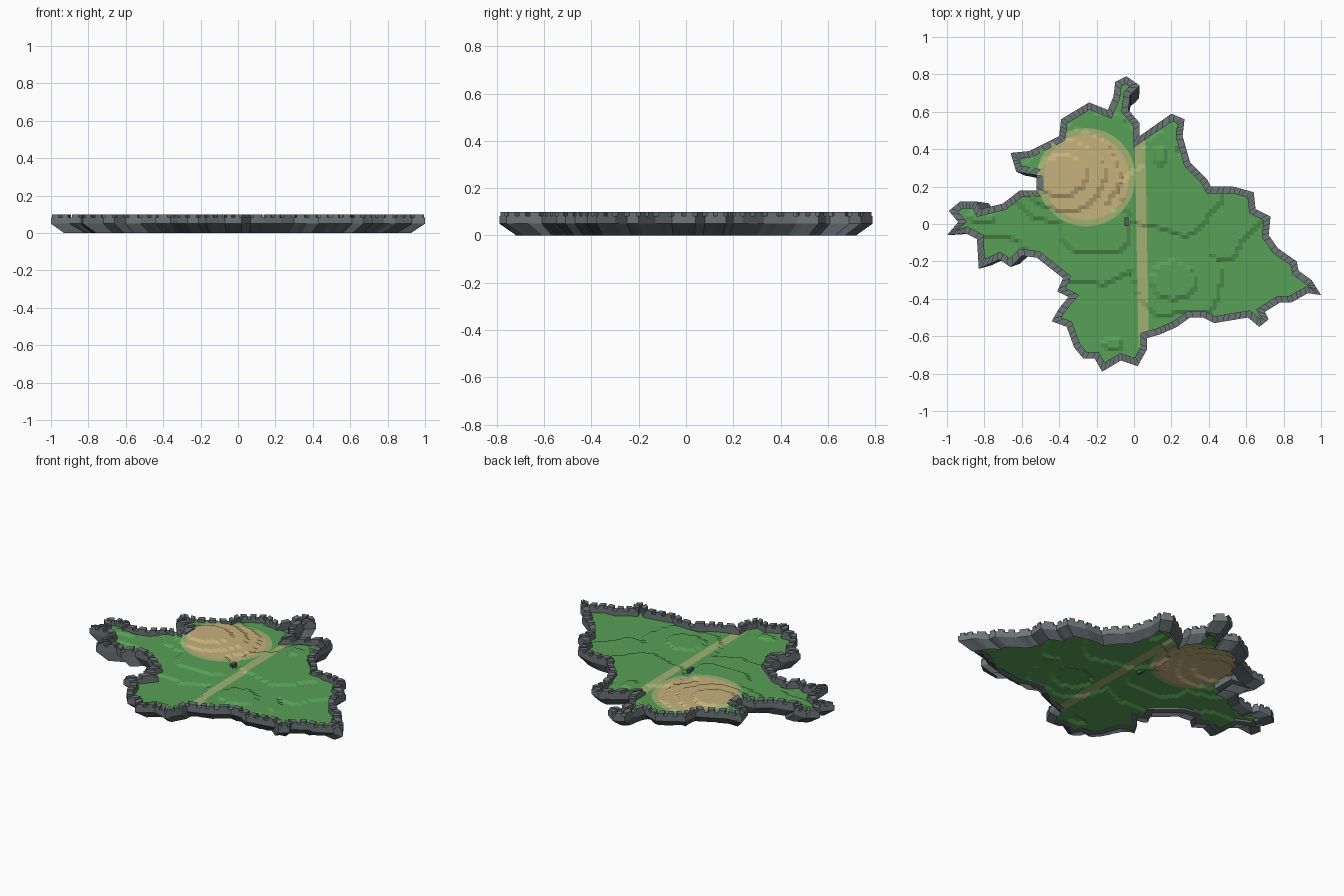
import bpy, bmesh, math, random
from mathutils import Vector

if "Cube" in bpy.data.objects:
    bpy.data.objects.remove(bpy.data.objects["Cube"])

random.seed(4)
CELL, STEP, BASE = 0.02, 0.0105, 0.052
WALL_LOW, WALL_TOP, MERLON_TOP, THICK = 0.05, 0.083, 0.1, 0.036


def material(name, srgb):
    m = bpy.data.materials.new(name)
    m.diffuse_color = [(c / 255) ** 2.2 for c in srgb] + [1]
    m.use_nodes = True
    m.node_tree.nodes["Principled BSDF"].inputs["Base Color"].default_value = m.diffuse_color
    return m


GRASS = material("grass green", (88, 158, 88))
SAND = material("dry sand", (198, 176, 124))
WORN = material("worn grass", (160, 176, 114))
STONE = material("wall stone", (108, 117, 120))
CLIFF = material("cliff rock", (86, 93, 97))

# island outline, clockwise from the north tip
OUTLINE = [Vector(p) for p in (
    (-.04, .79), (.03, .74), (-.02, .69), (-.03, .61), (.03, .54), (.03, .47), (.20, .59), (.27, .56),
    (.26, .47), (.30, .33), (.39, .24), (.41, .20), (.53, .20), (.64, .17), (.65, .08), (.73, .04),
    (.72, -.06), (.77, -.13), (.87, -.20), (.88, -.25), (.95, -.30), (1., -.38), (.93, -.37), (.84, -.42),
    (.78, -.42), (.70, -.47), (.72, -.51), (.67, -.55), (.61, -.50), (.43, -.53), (.37, -.50), (.30, -.50),
    (.23, -.55), (.14, -.59), (.07, -.61), (.07, -.67), (.02, -.76), (-.07, -.73), (-.17, -.79),
    (-.21, -.72), (-.27, -.72), (-.32, -.66), (-.36, -.55), (-.44, -.52), (-.40, -.45), (-.35, -.39),
    (-.41, -.36), (-.38, -.29), (-.52, -.18), (-.60, -.17), (-.66, -.23), (-.72, -.19), (-.83, -.24),
    (-.84, -.08), (-.90, -.05), (-1., -.06), (-.94, .01), (-.99, .07), (-.93, .12), (-.84, .12),
    (-.82, .08), (-.70, .11), (-.61, .18), (-.52, .18), (-.52, .26), (-.63, .28), (-.66, .38),
    (-.56, .39), (-.40, .47), (-.39, .56), (-.24, .65), (-.14, .61), (-.11, .68), (-.10, .76))]
N = len(OUTLINE)


def inside(x, y):
    hit = False
    for i in range(N):
        a, b = OUTLINE[i - 1], OUTLINE[i]
        if (a.y > y) != (b.y > y) and x < (b.x - a.x) * (y - a.y) / (b.y - a.y) + a.x:
            hit = not hit
    return hit


def inward(a, b):
    d = (b - a).normalized()
    return Vector((d.y, -d.x))


def finish(bm, name, mats, recalc=True):
    if recalc:
        bmesh.ops.recalc_face_normals(bm, faces=bm.faces)
    me = bpy.data.meshes.new(name)
    bm.to_mesh(me)
    bm.free()
    for m in mats:
        me.materials.append(m)
    ob = bpy.data.objects.new(name, me)
    bpy.context.collection.objects.link(ob)
    return ob


# low hills: x, y, radius x, radius y, levels
HILLS = [(.20, .16, .40, .30, 2.4), (.14, .36, .12, .16, 2.6), (-.38, .26, .30, .26, 4.2),
         (-.22, -.02, .30, .24, 2.2), (.22, -.30, .20, .16, 2.2), (-.11, -.64, .07, .05, 1.0),
         (-.80, .03, .22, .10, 1.6)]


def height(x, y):
    f = max(h * math.exp(-((x - cx) / rx) ** 2 - ((y - cy) / ry) ** 2) for cx, cy, rx, ry, h in HILLS)
    f += .18 * math.sin(17 * x + 5 * y) * math.sin(13 * y - 4 * x)
    return BASE + STEP * min(4, max(0, round(f)))


# terraced ground sheet
bm = bmesh.new()
grid = {}
for i in range(-50, 51):
    for j in range(-40, 41):
        x, y = i * CELL, j * CELL
        if inside(x, y):
            grid[i, j] = bm.verts.new((x, y, height(x, y)))
for (i, j) in grid:
    k = [(i, j), (i + 1, j), (i + 1, j + 1), (i, j + 1)]
    if all(c in grid for c in k):
        bm.faces.new([grid[c] for c in k])


def cut(co, no, near=None):
    faces = [f for f in bm.faces if near is None or (f.calc_center_median().xy - co).length < near]
    geom = set(faces)
    for f in faces:
        geom.update(f.edges)
        geom.update(f.verts)
    bmesh.ops.bisect_plane(bm, geom=list(geom), plane_co=(co.x, co.y, 0), plane_no=(no.x, no.y, 0), dist=1e-5)


# cut the round clearing and the straight path into the sheet
CENTRE, R_IN, R_OUT, SEG = Vector((-.255, .25)), .228, .262, 32
for r in (R_IN, R_OUT):
    for s in range(SEG):
        a = 2 * math.pi * (s + .5) / SEG
        n = Vector((math.cos(a), math.sin(a)))
        cut(CENTRE + n * r, n, .045)
PATH, DIR = Vector((.032, .46)), Vector((.02, -1.12)).normalized()
SIDE = Vector((-DIR.y, DIR.x))
for s in (-1, 1):
    cut(PATH + SIDE * s * .028, SIDE)
for f in bm.faces:
    c = f.calc_center_median().xy
    d = (c - CENTRE).length
    if d < R_IN:
        f.material_index = 1
    elif d < R_OUT or (abs((c - PATH).dot(SIDE)) < .028 and -.67 < c.y < .46):
        f.material_index = 2
finish(bm, "terraced_ground", (GRASS, SAND, WORN), False)

# inner line of the wall, mitred
INNER = []
for i in range(N):
    n1 = inward(OUTLINE[i - 1], OUTLINE[i])
    n2 = inward(OUTLINE[i], OUTLINE[(i + 1) % N])
    m = (n1 + n2).normalized()
    INNER.append(OUTLINE[i] + m * min(THICK / max(m.dot(n1), .1), THICK * 1.9))


def block(bm, a, b, c, d, z0, z1):
    lo = [bm.verts.new((p.x, p.y, z0)) for p in (a, b, c, d)]
    hi = [bm.verts.new((p.x, p.y, z1)) for p in (a, b, c, d)]
    bm.faces.new(lo)
    bm.faces.new(hi)
    for k in range(4):
        bm.faces.new((lo[k], lo[k - 1], hi[k - 1], hi[k]))


# wall ring, and merlons along each stretch
wall, merlons = bmesh.new(), bmesh.new()
for i in range(N):
    j = (i + 1) % N
    a, b, c, d = OUTLINE[i], OUTLINE[j], INNER[j], INNER[i]
    block(wall, a, b, c, d, WALL_LOW, WALL_TOP)
    count = max(1, round((b - a).length / .06))
    for k in range(count):
        t0, t1 = (k + .2) / count, (k + .8) / count
        block(merlons, a.lerp(b, t0), a.lerp(b, t1), d.lerp(c, t1), d.lerp(c, t0), WALL_TOP, MERLON_TOP)
finish(wall, "boundary_wall", [STONE])
finish(merlons, "wall_merlons", [STONE])

# ribbed cliff skirt narrowing to the base
bm = bmesh.new()
rim = []
for i in range(N):
    a, b = OUTLINE[i], OUTLINE[(i + 1) % N]
    count = max(1, round((b - a).length / .03))
    rim += [a.lerp(b, k / count) for k in range(count)]
top = [bm.verts.new((p.x, p.y, WALL_LOW)) for p in rim]
low = []
for p in rim:
    q = p * random.uniform(.905, .93)
    low.append(bm.verts.new((q.x, q.y, 0)))
for i in range(len(rim)):
    bm.faces.new((top[i - 1], top[i], low[i], low[i - 1]))
finish(bm, "cliff_skirt", [CLIFF])

# small standing stone near the middle
bm = bmesh.new()
block(bm, Vector((-.05, -.01)), Vector((-.03, -.01)), Vector((-.03, .035)), Vector((-.05, .035)), .05, .088)
finish(bm, "standing_stone", [CLIFF])
